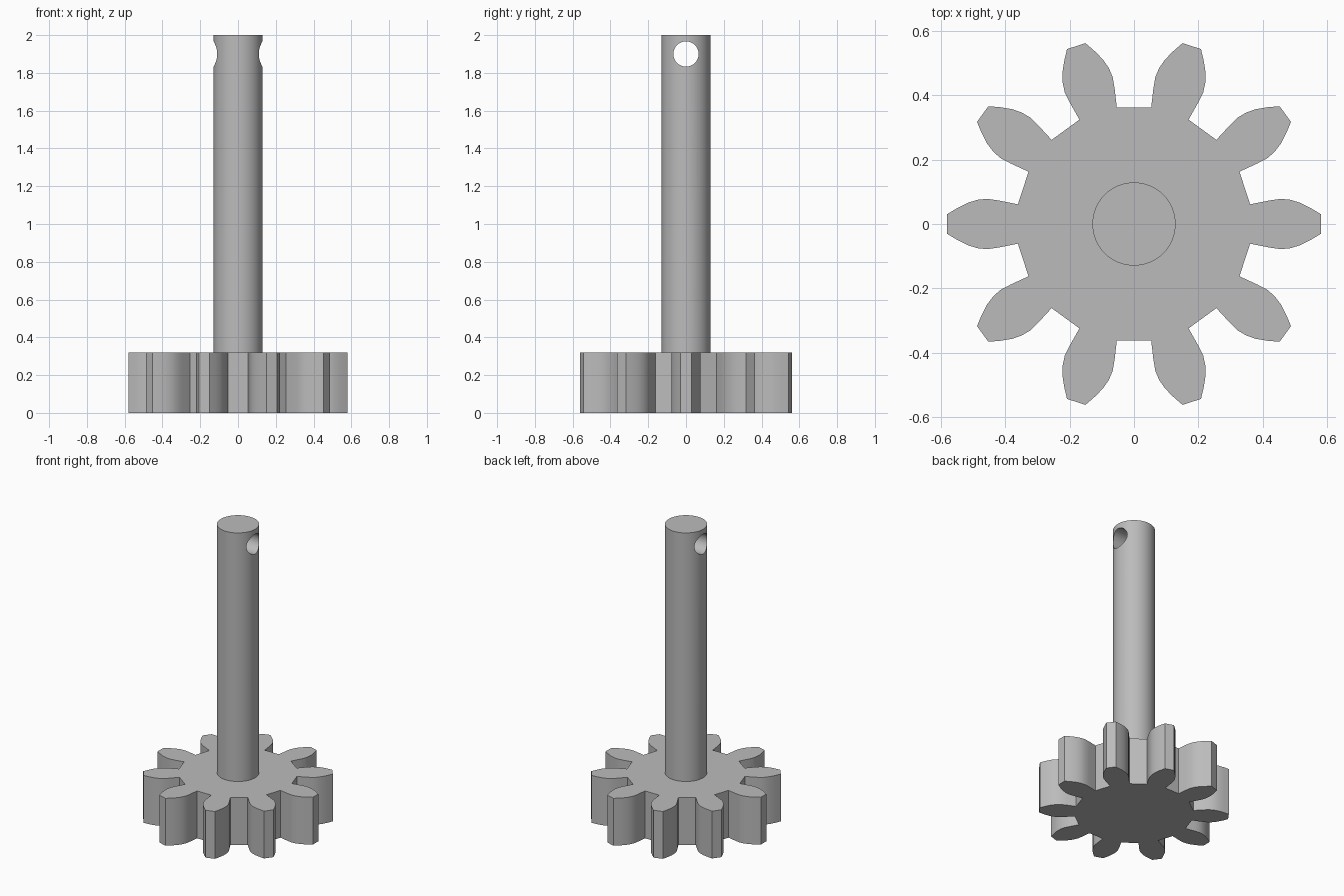
import bpy, bmesh
from math import radians, pi
from mathutils import Matrix, Vector

TEETH = 10
GEAR_HEIGHT = 0.32
SHAFT_RADIUS = 0.129
HOLE_RADIUS = 0.067
HOLE_Z = 1.9

old = bpy.data.objects.get("Cube")
if old:
    bpy.data.objects.remove(old, do_unlink=True)

steel = bpy.data.materials.new("grey_steel")
grey = (0.5, 0.5, 0.5, 1.0)
steel.diffuse_color = grey
steel.use_nodes = True
steel.node_tree.nodes["Principled BSDF"].inputs["Base Color"].default_value = grey


def make_object(name, bm):
    bmesh.ops.recalc_face_normals(bm, faces=bm.faces[:])
    mesh = bpy.data.meshes.new(name)
    bm.to_mesh(mesh)
    bm.free()
    mesh.materials.append(steel)
    obj = bpy.data.objects.new(name, mesh)
    bpy.context.collection.objects.link(obj)
    return obj


def cylinder(name, radius, depth, matrix, sides):
    bm = bmesh.new()
    bmesh.ops.create_cone(bm, cap_ends=True, segments=sides, radius1=radius,
                          radius2=radius, depth=depth, matrix=matrix)
    return make_object(name, bm)


def smooth(obj, angle):
    bpy.ops.object.select_all(action="DESELECT")
    obj.select_set(True)
    bpy.context.view_layer.objects.active = obj
    bpy.ops.object.shade_smooth_by_angle(angle=radians(angle))


# Gear: one mirrored tooth flank, repeated around the axis and extruded
flank = [(0.36, 0.061), (0.42, 0.073), (0.455, 0.078), (0.485, 0.075),
         (0.515, 0.066), (0.547, 0.05), (0.58, 0.03)]
tooth = [(x, -y) for x, y in flank] + flank[::-1]
bm = bmesh.new()
outline = []
for i in range(TEETH):
    turn = Matrix.Rotation(2 * pi * i / TEETH, 3, "Z")
    outline += [bm.verts.new(turn @ Vector((x, y, 0))) for x, y in tooth]
base = bm.faces.new(outline)
top = bmesh.ops.extrude_face_region(bm, geom=[base], use_keep_orig=True)
bmesh.ops.translate(bm, vec=(0, 0, GEAR_HEIGHT),
                    verts=[v for v in top["geom"] if isinstance(v, bmesh.types.BMVert)])
gear = make_object("gear", bm)
smooth(gear, 22)

# Shaft standing on the gear
length = 2 - GEAR_HEIGHT
shaft = cylinder("shaft", SHAFT_RADIUS, length,
                 Matrix.Translation((0, 0, GEAR_HEIGHT + length / 2)), 64)

# Pin hole drilled across the shaft
drill = cylinder("pin_hole_cutter", HOLE_RADIUS, 0.6,
                 Matrix.Translation((0, 0, HOLE_Z)) @ Matrix.Rotation(pi / 2, 4, "Y"), 48)
drill.hide_render = True
drill.hide_set(True)
cut = shaft.modifiers.new("pin_hole", "BOOLEAN")
cut.operation = "DIFFERENCE"
cut.solver = "EXACT"
cut.object = drill
bpy.context.view_layer.objects.active = shaft
shaft.select_set(True)
bpy.ops.object.modifier_apply(modifier=cut.name)
bpy.data.objects.remove(drill, do_unlink=True)
smooth(shaft, 30)
